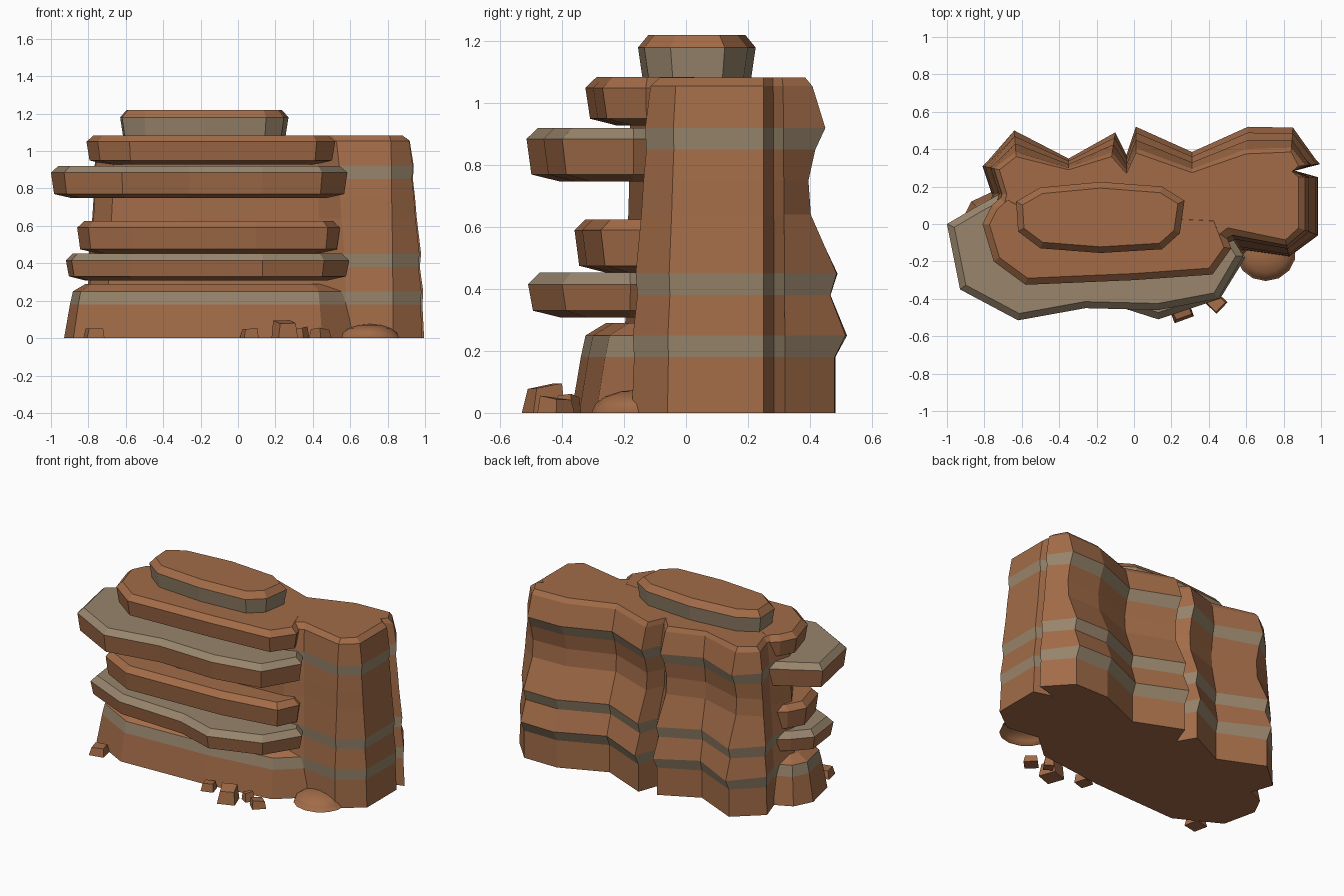
import bpy, bmesh, math, random
from mathutils import Vector

if "Cube" in bpy.data.objects:
    bpy.data.objects.remove(bpy.data.objects["Cube"])
random.seed(4)


def material(name, col):
    m = bpy.data.materials.new(name)
    m.diffuse_color = (*col, 1)
    m.use_nodes = True
    m.node_tree.nodes["Principled BSDF"].inputs["Base Color"].default_value = m.diffuse_color
    return m


MATS = [material("red sandstone", (0.36, 0.148, 0.064)),
        material("tan strata", (0.315, 0.235, 0.15))]


def finish(name, bm):
    bmesh.ops.recalc_face_normals(bm, faces=bm.faces)
    me = bpy.data.meshes.new(name)
    bm.to_mesh(me)
    bm.free()
    ob = bpy.data.objects.new(name, me)
    bpy.context.collection.objects.link(ob)
    for m in MATS:
        me.materials.append(m)
    return ob


def inset(pts, d):
    """Mitred inward offset of a closed outline."""
    n = len(pts)
    area = sum(pts[i - 1][0] * pts[i][1] - pts[i][0] * pts[i - 1][1] for i in range(n))
    s = 1 if area > 0 else -1
    out = []
    for i in range(n):
        p0, p, p1 = (Vector(pts[j % n]) for j in (i - 1, i, i + 1))
        a, b = (p - p0).normalized(), (p1 - p).normalized()
        na, nb = Vector((-a.y, a.x)) * s, Vector((-b.y, b.x)) * s
        out.append(tuple(p + (na + nb) * d / max(0.5, 1 + na.dot(nb))))
    return out


def loft(name, rings, mats, top_mat):
    """Skin (outline, z) rings; mats gives the material of each course."""
    bm = bmesh.new()
    vs = [[bm.verts.new((x, y, z)) for x, y in pts] for pts, z in rings]
    n = len(vs[0])
    for k, (lo, hi) in enumerate(zip(vs, vs[1:])):
        for i in range(n):
            j = (i + 1) % n
            f = bm.faces.new((lo[i], lo[j], hi[j], hi[i]))
            f.material_index = mats[k]
    bm.faces.new(vs[0][::-1])
    bm.faces.new(vs[-1]).material_index = top_mat
    return finish(name, bm)


# Cliff body: wide and narrow outlines blended per height
wide = [(0.58, -0.14), (0.83, -0.175), (0.985, -0.06), (0.985, 0.25), (0.86, 0.285), (0.995, 0.32),
        (0.85, 0.515), (0.61, 0.52), (0.31, 0.385), (0.01, 0.52), (-0.04, 0.37), (-0.10, 0.49),
        (-0.35, 0.35), (-0.64, 0.50), (-0.81, 0.31), (-0.76, 0.16), (-0.80, 0.0), (-0.70, -0.16),
        (-0.3, -0.2), (0.45, -0.16)]
narrow = [(0.50, -0.02), (0.81, -0.085), (0.88, -0.02), (0.88, 0.25), (0.845, 0.28), (0.88, 0.31),
          (0.84, 0.385), (0.60, 0.375), (0.31, 0.275), (0.01, 0.38), (-0.04, 0.27), (-0.12, 0.36),
          (-0.35, 0.29), (-0.63, 0.36), (-0.72, 0.29), (-0.68, 0.16), (-0.72, 0.0), (-0.63, -0.13),
          (-0.3, -0.16), (0.40, -0.10)]
# height, back bulge, front and side bulge, colour of the course above
courses = [(0, .73, 1, 0), (.18, .73, .92, 1), (.25, 1, .96, 0), (.38, .62, .8, 1), (.45, .78, .86, 0),
           (.64, .14, .66, 0), (.75, .08, .58, 0), (.85, .25, .48, 1), (.92, .5, .52, 0),
           (1.055, .18, .33, 0), (1.083, 0, 0, 0)]
rings = []
for z, back, front, _ in courses:
    ring = []
    for w, n in zip(wide, narrow):
        t = back if w[1] > 0.33 else front
        ring.append((n[0] + (w[0] - n[0]) * t, n[1] + (w[1] - n[1]) * t))
    rings.append((ring, z))
loft("cliff_body", rings, [c[3] for c in courses], 0)

# Overhanging ledges: underside, wall, bevel, top
inner = [(0.45, 0.05), (-0.55, 0.1)]


def ledge(name, pts, z0, z1, z2, tan):
    pts = pts + inner
    loft(name, [(inset(pts, 0.1), z0 - 0.022), (inset(pts, 0.015), z0), (pts, z1),
                (inset(pts, 0.035), z2)], [0, 0, tan], tan)


ledge("upper_tan_ledge", [(-0.70, 0.17), (-0.83, 0.10), (-1.0, 0.0), (-0.93, -0.35), (-0.62, -0.515),
      (-0.26, -0.45), (0.13, -0.46), (0.45, -0.40), (0.585, -0.17)], .77, .885, .92, 1)
ledge("lower_tan_ledge", [(-0.70, 0.17), (-0.82, 0.08), (-0.92, -0.03), (-0.89, -0.27), (-0.58, -0.41),
      (-0.12, -0.43), (0.13, -0.51), (0.46, -0.40), (0.595, -0.18)], .33, .415, .453, 1)
ledge("middle_ledge", [(-0.70, 0.15), (-0.80, 0.08), (-0.86, -0.03), (-0.80, -0.24), (-0.57, -0.36),
      (0.1, -0.335), (0.48, -0.275), (0.545, -0.14)], .475, .59, .625, 0)
ledge("rim_ledge", [(-0.68, 0.17), (-0.76, 0.10), (-0.81, 0.0), (-0.75, -0.2), (-0.58, -0.325),
      (0.0, -0.30), (0.42, -0.27), (0.52, -0.13)], .95, 1.05, 1.084, 0)

# Foot of the cliff with a tan stripe
foot = [(-0.72, 0.19), (-0.87, 0.12), (-0.93, 0.0), (-0.88, -0.22), (-0.6, -0.37),
        (0.0, -0.345), (0.45, -0.29), (0.62, -0.14)] + inner
loft("cliff_foot", [(foot, 0), (inset(foot, .03), .18), (inset(foot, .045), .25),
                    (inset(foot, .11), .29)], [0, 1, 0], 0)

# Cap rock
cap = [(-0.63, 0.12), (-0.5, 0.195), (-0.18, 0.225), (0.15, 0.2), (0.27, 0.125), (0.245, -0.05),
       (0.15, -0.135), (-0.18, -0.155), (-0.5, -0.13), (-0.62, -0.04)]
loft("cap_rock", [(inset(cap, .016), 1.07), (cap, 1.18), (inset(cap, .033), 1.22)], [1, 0], 0)

# Fallen stones: skewed blocks (x, y, width, height, turn)
stones = [(0.06, -0.39, 0.08, 0.055, 0.3), (0.25, -0.46, 0.11, 0.095, 0.35),
          (0.34, -0.38, 0.06, 0.06, 1.0), (0.44, -0.42, 0.085, 0.055, 0.8),
          (-0.77, -0.35, 0.095, 0.06, 0.2)]
for i, (x, y, w, h, a) in enumerate(stones):
    bm = bmesh.new()
    bmesh.ops.create_cube(bm, size=1)
    for v in bm.verts:
        top = v.co.z > 0
        px = v.co.x * w * (random.uniform(0.7, 0.9) if top else 1)
        py = v.co.y * w * (random.uniform(0.7, 0.9) if top else 1)
        v.co = (x + px * math.cos(a) - py * math.sin(a), y + px * math.sin(a) + py * math.cos(a),
                h * random.uniform(0.75, 1.05) if top else 0)
    finish(f"stone_{i + 1}", bm)

# Sand mound at the pillar base
bm = bmesh.new()
bmesh.ops.create_uvsphere(bm, u_segments=14, v_segments=8, radius=1)
bmesh.ops.bisect_plane(bm, geom=bm.verts[:] + bm.edges[:] + bm.faces[:], plane_co=(0, 0, 0),
                       plane_no=(0, 0, -1), clear_outer=True)
for v in bm.verts:
    v.co = (0.705 + v.co.x * 0.16, -0.155 + v.co.y * 0.15, max(0, v.co.z) * 0.075)
for f in bm.faces:
    f.smooth = True
finish("sand_mound", bm)
